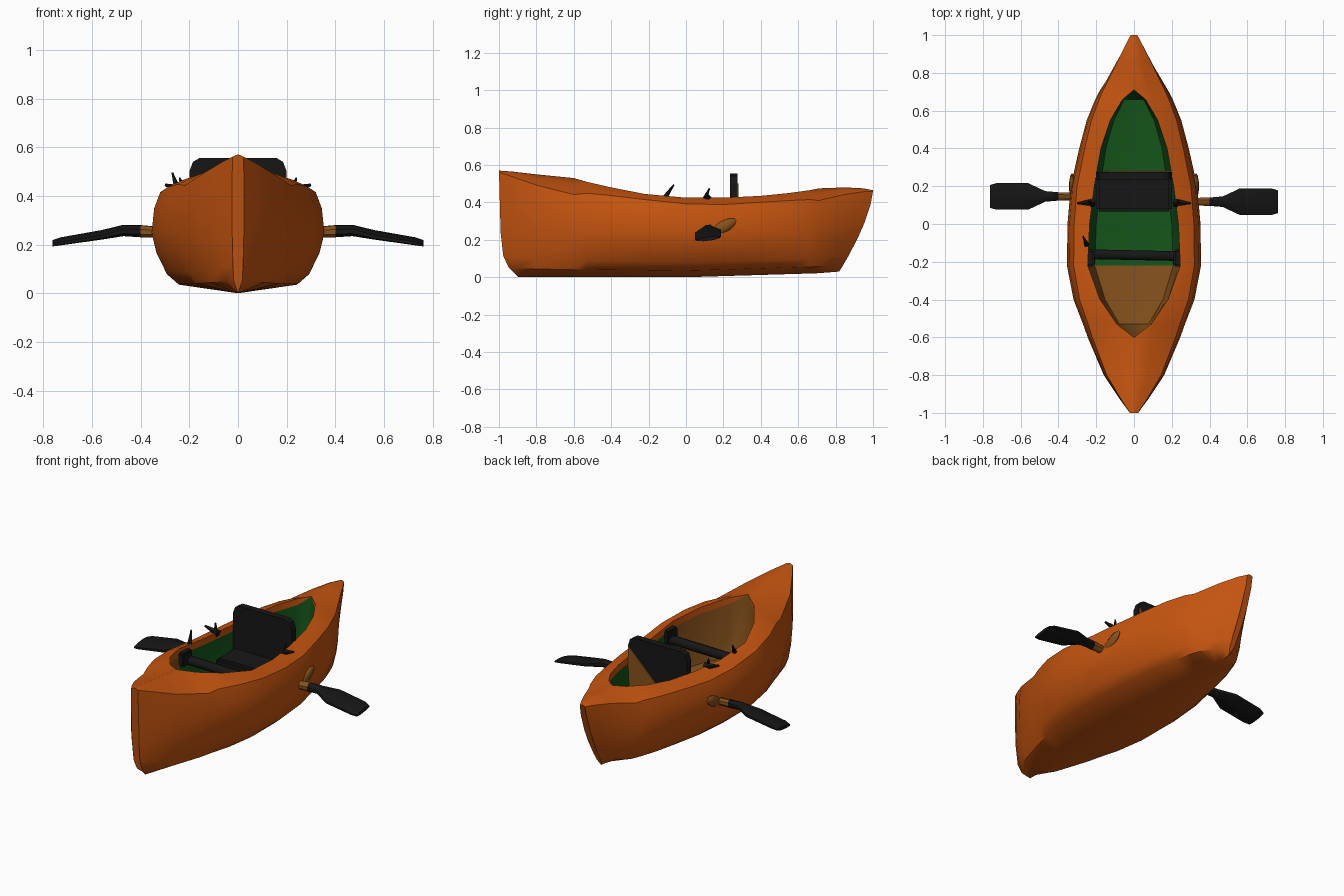
import bpy
import bmesh
import math
from mathutils import Vector

if "Cube" in bpy.data.objects:
    bpy.data.objects.remove(bpy.data.objects["Cube"], do_unlink=True)


def material(name, rgb):
    mat = bpy.data.materials.new(name)
    mat.use_nodes = True
    mat.diffuse_color = (*rgb, 1)
    mat.node_tree.nodes["Principled BSDF"].inputs["Base Color"].default_value = (*rgb, 1)
    return mat


ORANGE = material("orange shell", (0.56, 0.09, 0.005))
GREEN = material("green lining", (0.007, 0.09, 0.01))
BROWN = material("brown lining", (0.24, 0.085, 0.012))
BLACK = material("black plastic", (0.008, 0.008, 0.008))


def finish(name, bm, mats, angle=None):
    bmesh.ops.remove_doubles(bm, verts=bm.verts[:], dist=0.0005)
    bmesh.ops.recalc_face_normals(bm, faces=bm.faces[:])
    mesh = bpy.data.meshes.new(name)
    bm.to_mesh(mesh)
    bm.free()
    obj = bpy.data.objects.new(name, mesh)
    bpy.context.collection.objects.link(obj)
    for mat in mats:
        mesh.materials.append(mat)
    if angle:
        bpy.ops.object.select_all(action="DESELECT")
        obj.select_set(True)
        bpy.context.view_layer.objects.active = obj
        bpy.ops.object.shade_smooth_by_angle(angle=math.radians(angle))
    return obj


def loft(name, rings, mats, rule=lambda strip, centre: 0, angle=None):
    """Skin closed rings of equal length and cap both ends."""
    bm = bmesh.new()
    loops = [[bm.verts.new(p) for p in ring] for ring in rings]
    n = len(loops[0])
    for a, b in zip(loops, loops[1:]):
        for j in range(n):
            k = (j + 1) % n
            face = bm.faces.new((a[j], a[k], b[k], b[j]))
            face.material_index = rule(j, face.calc_center_median())
    for loop in (loops[0], loops[-1]):
        face = bm.faces.new(loop)
        face.material_index = rule(0, face.calc_center_median())
    return finish(name, bm, mats, angle)


def box(name, centre, size, mat, bevel=0.0):
    bm = bmesh.new()
    bmesh.ops.create_cube(bm, size=1)
    for v in bm.verts:
        v.co = Vector(c + p * s for c, p, s in zip(centre, v.co, size))
    if bevel:
        bmesh.ops.bevel(bm, geom=bm.edges[:], offset=bevel, segments=2, affect="EDGES")
    return finish(name, bm, [mat], 40)


def rod(name, start, end, r1, r2, mat, sides=10):
    start, end = Vector(start), Vector(end)
    bm = bmesh.new()
    bmesh.ops.create_cone(bm, cap_ends=True, segments=sides, radius1=r1, radius2=r2,
                          depth=(end - start).length)
    turn = (end - start).to_track_quat("Z", "Y")
    for v in bm.verts:
        v.co = turn @ v.co + (start + end) / 2
    return finish(name, bm, [mat], 40)


def plate(name, outline, depth, mat):
    """Extrude an x-z outline along y; depth is (front, back)."""
    return loft(name, [[(x, y, z) for x, z in outline] for y in depth], [mat])


# Hull stations: y, half beam, deck height, cockpit half width
STATIONS = [
    (-1, .025, .57, 0), (-.93, .075, .565, 0), (-.8, .16, .55, 0),
    (-.6, .245, .53, 0), (-.53, .27, .51, .09), (-.4, .32, .48, .18),
    (-.22, .355, .445, .245), (0, .352, .425, .235), (.2, .335, .425, .21),
    (.4, .29, .435, .175), (.55, .25, .45, .125), (.66, .205, .465, .06),
    (.71, .18, .475, 0), (.85, .105, .48, 0), (.95, .05, .475, 0), (1, .02, .465, 0),
]


def hull_ring(y, w, z, c):
    keel = 0.03 * max(0, y)
    rim = 0.9 * w
    edge = z - (rim - c) * 0.4
    tall = edge - keel
    half = [(0, keel), (.69 * w, keel + .09 * tall), (.83 * w, keel + .2 * tall),
            (.95 * w, keel + .42 * tall), (w, keel + .6 * tall),
            (.97 * w, keel + .84 * tall), (rim, edge),
            (c + .45 * (rim - c), edge + .65 * (z - edge)), (c, z)]
    # Cockpit lip, wall and floor collapse onto the deck where it is closed
    if c:
        half += [(c, z - .04), (.96 * c, .25), (.85 * c, .15), (0, .13)]
    else:
        half += [(0, z)] * 4
    full = half + [(-x, h) for x, h in half[-2:0:-1]]
    ring = []
    for x, h in full:
        low = max(0, 1 - h / z)
        rake = 0
        if y > .7:
            rake = -(y - .7) / .3 * .2 * low ** 1.5
        elif y < -.9:
            rake = (-y - .9) * (.15 * low + low ** 10)
        ring.append((x, y + rake, h))
    return ring


def hull_colour(strip, centre):
    inner = 9 <= strip <= 14
    if not inner or abs(centre.y) > .72 or centre.y < -.6:
        return 0
    return 2 if centre.y < -.22 else 1


loft("hull", [hull_ring(*s) for s in STATIONS], [ORANGE, GREEN, BROWN], hull_colour, 40)

# Seat with an upright backrest
box("seat_cushion", (0, .16, .22), (.4, .19, .14), BLACK, .015)
back_outline = [(-.2, .15), (.2, .15), (.2, .5), (.185, .54), (.16, .555),
                (-.16, .555), (-.185, .54), (-.2, .5)]
plate("backrest", back_outline, (.235, .275), BLACK)
plate("backrest_rear_panel", [(.195, .5), (.195, .16), (-.15, .16)], (.275, .28), BROWN)

# Crossbar and its end brackets
rod("crossbar", (-.24, -.16, .36), (.24, -.17, .36), .027, .027, BLACK)
for side, label in ((1, "left"), (-1, "right")):
    box(label + "_crossbar_bracket", (side * .235, -.18, .38), (.05, .09, .08), BLACK, .008)
    rod(label + "_cleat", (side * .21, .115, .42), (side * .3, .11, .445), .022, .006, BLACK, 5)
    rod(label + "_cleat_prong", (side * .22, .1, .42), (side * .24, .125, .475), .014, .004, BLACK, 5)
rod("rim_hook", (-.25, -.11, .43), (-.27, -.065, .495), .014, .004, BLACK, 5)

# Oars: x, half width, height, half thickness
OAR = [(.3, .02, .25, .02), (.4, .022, .255, .024), (.47, .028, .258, .022),
       (.56, .07, .24, .016), (.73, .07, .213, .013), (.763, .06, .205, .01)]


def oar_ring(side, y, x, w, z, t):
    ring = []
    for i in range(8):
        a = math.tau * (i + .5) / 8
        across, up = math.cos(a) / .924, math.sin(a) / .924
        ring.append((side * x, y + w * across, z + t * up + .12 * w * across))
    return ring


for side, y, label in ((1, .118, "left"), (-1, .146, "right")):
    loft(label + "_oar", [oar_ring(side, y, *p) for p in OAR], [BLACK, BROWN],
         lambda strip, centre: 1 if abs(centre.x) < .38 else 0, 40)
    # Flattened socket where the oar leaves the hull
    bm = bmesh.new()
    bmesh.ops.create_uvsphere(bm, u_segments=10, v_segments=6, radius=1)
    for v in bm.verts:
        v.co = (side * .328 + v.co.x * .016, .2 + v.co.y * .07, .27 + v.co.z * .035 + v.co.y * .03)
    finish(label + "_oar_socket", bm, [BROWN], 40)
